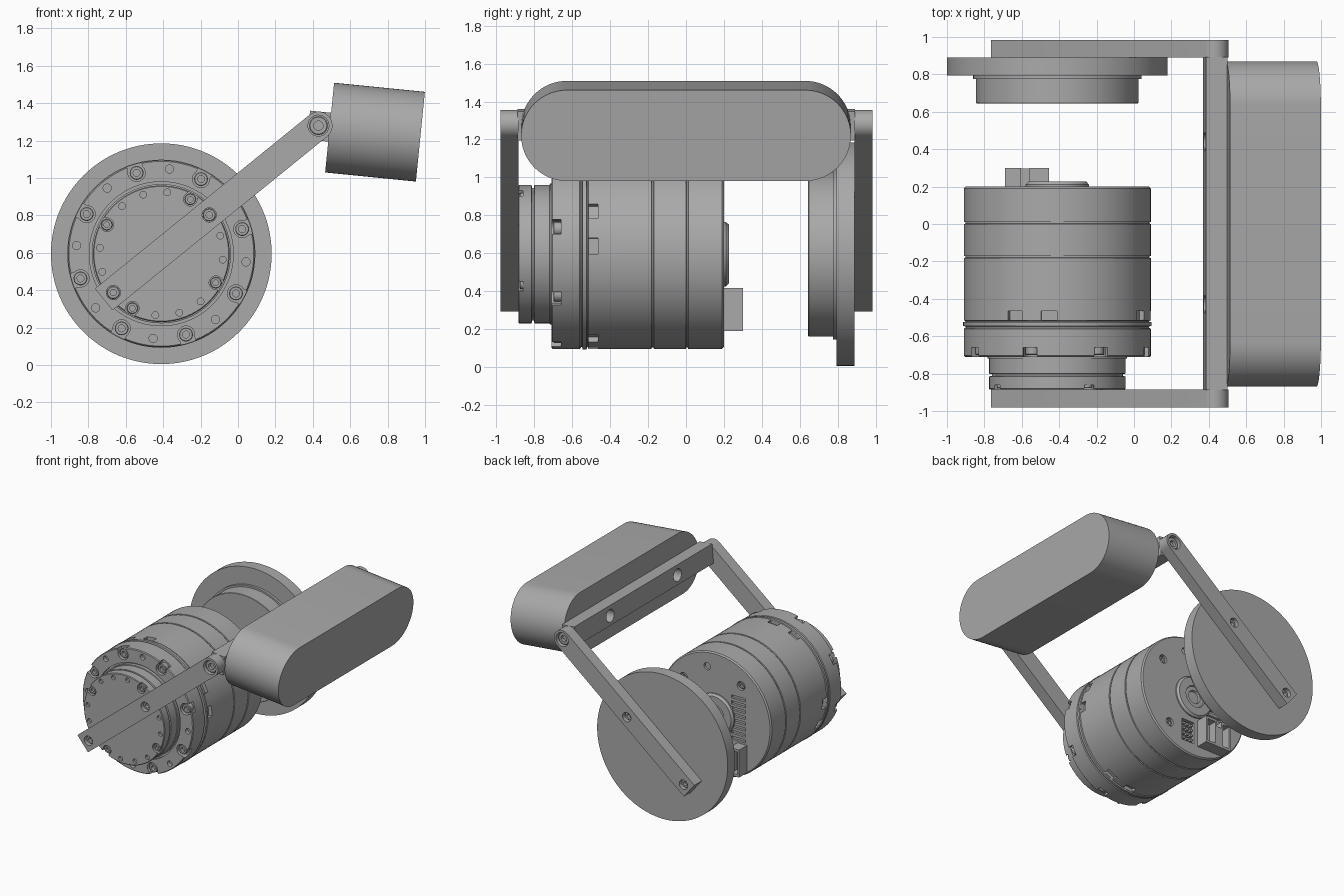
import bpy, bmesh
from math import cos, sin, radians, pi
from mathutils import Matrix, Vector

if "Cube" in bpy.data.objects:
    bpy.data.objects.remove(bpy.data.objects["Cube"])

GREY = (0.4, 0.4, 0.4, 1)
metal = bpy.data.materials.new("grey metal")
metal.use_nodes = True
metal.diffuse_color = GREY
metal.node_tree.nodes["Principled BSDF"].inputs["Base Color"].default_value = GREY

CX, CZ = -0.41, 0.595            # shared rotation axis of motor and hub
ARM_TILT, WEIGHT_TILT = radians(39), radians(-5.7)


def finish(name, bm, smooth=True):
    bmesh.ops.recalc_face_normals(bm, faces=bm.faces)
    me = bpy.data.meshes.new(name)
    bm.to_mesh(me)
    bm.free()
    ob = bpy.data.objects.new(name, me)
    bpy.context.collection.objects.link(ob)
    me.materials.append(metal)
    if smooth:
        shade(ob)
    return ob


def activate(ob):
    bpy.ops.object.select_all(action='DESELECT')
    ob.select_set(True)
    bpy.context.view_layer.objects.active = ob


def shade(ob):
    activate(ob)
    bpy.ops.object.shade_smooth_by_angle(angle=radians(30))


def carve(ob, cutters):
    """Subtract a bmesh full of cutter solids from an object."""
    tool = finish("cutter", cutters, False)
    tool.hide_render = True
    mod = ob.modifiers.new("carve", 'BOOLEAN')
    mod.operation, mod.solver, mod.object, mod.use_self = 'DIFFERENCE', 'EXACT', tool, True
    activate(ob)
    bpy.ops.object.modifier_apply(modifier=mod.name)
    bpy.data.objects.remove(tool)
    shade(ob)


def lathe_into(bm, profile, x, z, steps):
    """Revolve (radius, y) points around a y-parallel axis."""
    vs = [bm.verts.new((x + r, y, z)) for r, y in profile]
    es = [bm.edges.new(p) for p in zip(vs, vs[1:])]
    bmesh.ops.spin(bm, geom=vs + es, cent=(x, 0, z), axis=(0, 1, 0),
                   angle=2 * pi, steps=steps, use_merge=True)
    bmesh.ops.remove_doubles(bm, verts=bm.verts, dist=1e-5)


def lathe(name, profile, x=CX, z=CZ, steps=96):
    bm = bmesh.new()
    lathe_into(bm, profile, x, z, steps)
    return finish(name, bm)


def add_cyl(bm, r, x, z, y0, y1, segs=24):
    m = Matrix.Translation((x, (y0 + y1) / 2, z)) @ Matrix.Rotation(pi / 2, 4, 'X')
    bmesh.ops.create_cone(bm, cap_ends=True, segments=segs, radius1=r, radius2=r,
                          depth=abs(y1 - y0), matrix=m)


def add_box(bm, x, y, z, frame=Matrix()):
    """Box from (min, max) ranges, optionally in a rotated frame."""
    c = Vector([(a + b) / 2 for a, b in (x, y, z)])
    s = Matrix.Diagonal([b - a for a, b in (x, y, z)] + [1])
    bmesh.ops.create_cube(bm, size=1, matrix=frame @ Matrix.Translation(c) @ s)


def polar(r, deg):
    return CX + r * cos(radians(deg)), CZ + r * sin(radians(deg))


def spoke(deg):
    """Frame on the main axis whose x points radially outward."""
    return Matrix.Translation((CX, 0, CZ)) @ Matrix.Rotation(-radians(deg), 4, 'Y')


def screws(name, spots, head, y, sign=1):
    """Socket screws whose heads start at y and run inward along sign."""
    bm = bmesh.new()
    for x, z in spots:
        one = [(0, .025), (head * .5, .025), (head * .5, 0), (head * .9, 0),
               (head, .004), (head, .045), (0, .045)]
        lathe_into(bm, [(r, y + sign * d) for r, d in one], x, z, 20)
    finish(name, bm)


# Motor casing with parting grooves, side slots and a slotted back cap
casing = lathe("motor_casing", [
    (0, .2), (.49, .2), (.5, .19), (.5, .012), (.492, .01), (.492, .002), (.5, 0),
    (.5, -.17), (.492, -.172), (.492, -.18), (.5, -.182), (.5, -.515), (.49, -.518),
    (.49, -.522), (.503, -.525), (.503, -.545), (.49, -.548), (.49, -.56), (0, -.56)])
cut = bmesh.new()
for k in range(4):
    for start in (5, 27):
        add_box(cut, (.47, .55), (-.514, -.465), (-.043, .043), spoke(start + 90 * k))
for k in range(8):
    z = .43 + .048 * k
    add_box(cut, (-.68, -.55), (.18, .25), (z, z + .026))
add_box(cut, (-.42, -.3), (.17, .25), (.2, .38))
cap_screws = [polar(.37, a) for a in (38, 128, 308)]
for x, z in cap_screws:
    add_cyl(cut, .035, x, z, .17, .25)
add_cyl(cut, .03, *polar(.38, 78), .18, .25)
carve(casing, cut)
screws("cap_screws", cap_screws, .028, .19, -1)

# Raised boss in the middle of the back cap
lathe("back_boss", [(0, .195), (.17, .195), (.17, .21), (.155, .226), (.09, .226),
                    (.085, .215), (.055, .215), (.05, .2), (0, .2)], steps=64)

# Connectors and pin header on the back cap
plug = bmesh.new()
for x in ((-.69, -.605), (-.56, -.455)):
    add_box(plug, x, (.19, .3), (.19, .415))
add_box(plug, (-.605, -.56), (.19, .298), (.19, .36))
plug = finish("connectors", plug, False)
cut = bmesh.new()
for x in ((-.675, -.62), (-.545, -.47)):
    add_box(cut, x, (.23, .35), (.21, .395))
carve(plug, cut)
pins = bmesh.new()
for i in range(3):
    for j in range(4):
        x, z = -.405 + .035 * i, .215 + .042 * j
        add_box(pins, (x, x + .02), (.165, .198), (z, z + .02))
finish("header_pins", pins, False)

# Front flange with open screw pockets and small holes
flange = lathe("front_flange", [
    (0, -.555), (0, -.69), (.385, -.69), (.385, -.71), (.494, -.71), (.5, -.704),
    (.5, -.561), (.494, -.555), (0, -.555)])
ring_spots = [polar(.452, 17 + 45 * k) for k in range(8)]
cut = bmesh.new()
for k, (x, z) in enumerate(ring_spots):
    add_cyl(cut, .046, x, z, -.75, -.66)
    add_box(cut, (.455, .56), (-.75, -.66), (-.04, .04), spoke(17 + 45 * k))
    add_cyl(cut, .022, *polar(.455, 39.5 + 45 * k), -.75, -.68)
carve(flange, cut)
screws("flange_screws", ring_spots, .037, -.7)

# Output plate with a circle of holes and four screws
output = lathe("output_plate", [
    (0, -.885), (.36, -.885), (.365, -.88), (.365, -.815), (.35, -.812), (.35, -.803),
    (.365, -.8), (.365, -.72), (.372, -.718), (.372, -.68), (0, -.68)])
cut = bmesh.new()
for k in range(16):
    deg = 17 + 22.5 * k
    if k % 4 == 2:
        add_cyl(cut, .036, *polar(.33, deg), -.92, -.86)
        add_box(cut, (.33, .4), (-.92, -.86), (-.03, .03), spoke(deg))
    else:
        add_cyl(cut, .018, *polar(.33, deg), -.92, -.865)
carve(output, cut)
screws("output_screws", [polar(.33, 62 + 90 * k) for k in range(4)], .03, -.878)

# Free-turning hub behind the motor
lathe("rear_hub", [(0, .645), (.432, .645), (.435, .648), (.435, .775), (.45, .775),
                   (.45, .795), (.59, .795), (.59, .89), (0, .89)], steps=128)

# Two arms: square at the hub end, round at the handle end
PIVOT = Vector((.43, 0, 1.28))
ARM_LEN, ARM_HALF = 1.477, .075
arm_frame = Matrix.Translation(PIVOT) @ Matrix.Rotation(-ARM_TILT, 4, 'Y')
for name, y0, y1 in (("front_arm", -.98, -.885), ("rear_arm", .985, .89)):
    side = 1 if y1 > y0 else -1
    outline = [(-ARM_LEN, ARM_HALF), (-ARM_LEN, -ARM_HALF)]
    outline += [(ARM_HALF * sin(a), -ARM_HALF * cos(a)) for a in (pi * i / 24 for i in range(25))]
    bm = bmesh.new()
    face = bm.faces.new([bm.verts.new(arm_frame @ Vector((u, y0, v))) for u, v in outline])
    grown = bmesh.ops.extrude_face_region(bm, geom=[face])["geom"]
    bmesh.ops.translate(bm, vec=(0, y1 - y0, 0),
                        verts=[g for g in grown if isinstance(g, bmesh.types.BMVert)])
    arm = finish(name, bm)
    spots = [polar(.33, 39), polar(.33, 219)]
    cut = bmesh.new()
    for x, z in spots:
        add_cyl(cut, .038, x, z, y0 - side * .05, y0 + side * .06)
    add_cyl(cut, .056, PIVOT.x, PIVOT.z, y0 - side * .05, y0 + side * .06)
    carve(arm, cut)
    screws(name + "_screws", spots, .034, y0 + side * .025, side)
    screws(name + "_pivot_screw", [(PIVOT.x, PIVOT.z)], .05, y0 + side * .02, side)

# Crossbar joining the arms, with two bolt holes
tilt = Matrix.Translation((.7325, 0, 1.245)) @ Matrix.Rotation(-WEIGHT_TILT, 4, 'Y')
bar = bmesh.new()
add_box(bar, (-.357, -.243), (-.888, .892), (-.075, .08), tilt)
bar = finish("crossbar", bar)
cut = bmesh.new()
for y in (-.43, .44):
    m = tilt @ Matrix.Translation((-.32, y, 0)) @ Matrix.Rotation(pi / 2, 4, 'Y')
    bmesh.ops.create_cone(cut, cap_ends=True, segments=32, radius1=.05, radius2=.05,
                          depth=.12, matrix=m)
carve(bar, cut)

# Rounded block: a stadium outline extruded away from the crossbar
R, REACH, DEPTH = .241, .629, .2438
bm = bmesh.new()
ends = [(s, pi * i / 32 + (0 if s > 0 else pi)) for s in (1, -1) for i in range(33)]
face = bm.faces.new([bm.verts.new(tilt @ Vector((-DEPTH, s * REACH + R * sin(a), R * cos(a))))
                     for s, a in ends])
grown = bmesh.ops.extrude_face_region(bm, geom=[face])["geom"]
bmesh.ops.translate(bm, vec=tilt.to_3x3() @ Vector((2 * DEPTH, 0, 0)),
                    verts=[g for g in grown if isinstance(g, bmesh.types.BMVert)])
finish("rounded_block", bm)
